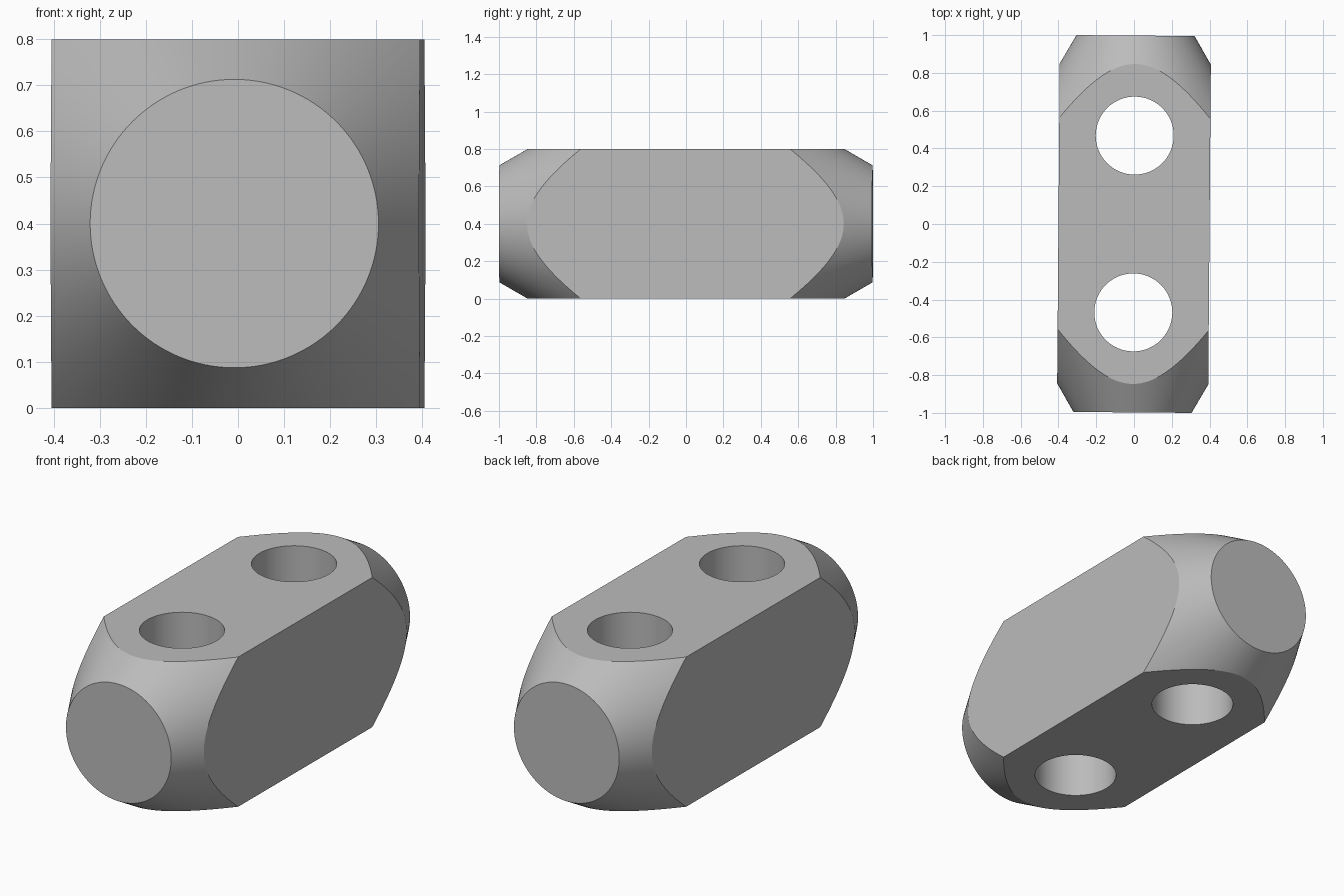
import bpy, bmesh, math
from mathutils import Matrix

cube = bpy.data.objects.get("Cube")
if cube:
    bpy.data.objects.remove(cube, do_unlink=True)

HALF = 0.4          # half width and half height
LENGTH = 0.9975     # half length
END_R = 0.313       # radius of the flat round ends
OUTER_R = 0.62      # cone runs out past the block corners
HOLE_R, HOLE_Y = 0.2065, 0.468
TURN = -0.008       # slight turn about z

grey = bpy.data.materials.new("plain grey")
grey.use_nodes = True
colour = (0.5, 0.5, 0.5, 1)
grey.diffuse_color = colour
grey.node_tree.nodes["Principled BSDF"].inputs["Base Color"].default_value = colour


def make_object(name, bm, helper=False):
    mesh = bpy.data.meshes.new(name)
    bm.to_mesh(mesh)
    bm.free()
    mesh.materials.append(grey)
    obj = bpy.data.objects.new(name, mesh)
    bpy.context.collection.objects.link(obj)
    obj.hide_render = helper
    return obj


def cut(target, cutter, operation):
    bpy.context.view_layer.objects.active = target
    mod = target.modifiers.new(operation.lower(), 'BOOLEAN')
    mod.operation, mod.solver, mod.object = operation, 'EXACT', cutter
    bpy.ops.object.modifier_apply(modifier=mod.name)
    bpy.data.objects.remove(cutter, do_unlink=True)


# Rectangular block
bm = bmesh.new()
bmesh.ops.create_cube(bm, size=2, matrix=Matrix.Diagonal((HALF, LENGTH + 0.1, HALF, 1)))
block = make_object("drilled_block", bm)

# Turned envelope with 30 degree conical ends
cone_start = LENGTH - (OUTER_R - END_R) / math.tan(math.radians(30))
bm = bmesh.new()
rings = []
for y, r in ((-LENGTH, END_R), (-cone_start, OUTER_R), (cone_start, OUTER_R), (LENGTH, END_R)):
    turned = Matrix.Translation((0, y, 0)) @ Matrix.Rotation(math.pi / 2, 4, 'X')
    rings.append(bmesh.ops.create_circle(bm, segments=128, radius=r, matrix=turned)["verts"])
for a, b in zip(rings, rings[1:]):
    for i in range(128):
        j = (i + 1) % 128
        bm.faces.new((a[i], a[j], b[j], b[i]))
bm.faces.new(rings[0])
bm.faces.new(rings[-1])
bmesh.ops.recalc_face_normals(bm, faces=bm.faces)
cut(block, make_object("cone_envelope", bm, True), 'INTERSECT')

# Two vertical through holes
for y in (-HOLE_Y, HOLE_Y):
    bm = bmesh.new()
    bmesh.ops.create_cone(bm, cap_ends=True, segments=64, radius1=HOLE_R, radius2=HOLE_R,
                          depth=1, matrix=Matrix.Translation((0, y, 0)))
    cut(block, make_object("hole_cutter", bm, True), 'DIFFERENCE')

# Stand on the ground with the slight turn
block.data.transform(Matrix.Translation((0, 0, HALF)) @ Matrix.Rotation(TURN, 4, 'Z'))
bpy.ops.object.select_all(action='DESELECT')
block.select_set(True)
bpy.context.view_layer.objects.active = block
bpy.ops.object.shade_smooth_by_angle(angle=math.radians(20))
